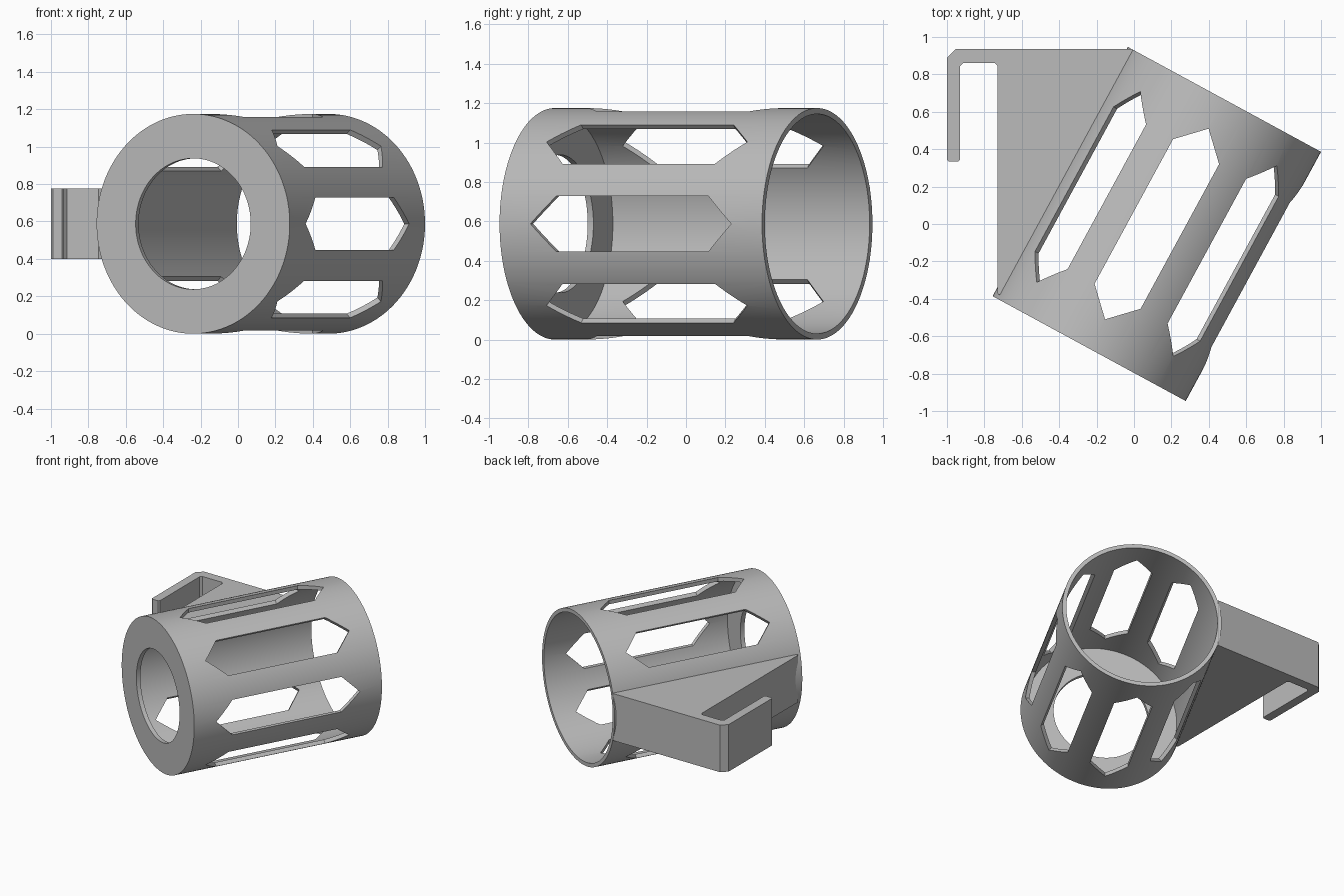
import bpy, bmesh
from math import radians
from mathutils import Matrix, Vector

R, WALL, HALF, SEG = 0.5875, 0.03, 0.758, 128
PLACE = Matrix.Translation((0.122, 0, R)) @ Matrix.Rotation(radians(-28.5), 4, 'Z')

if "Cube" in bpy.data.objects:
    bpy.data.objects.remove(bpy.data.objects["Cube"])

grey = bpy.data.materials.new("plain grey")
grey.use_nodes = True
grey.diffuse_color = (0.5, 0.5, 0.5, 1)
grey.node_tree.nodes["Principled BSDF"].inputs["Base Color"].default_value = (0.5, 0.5, 0.5, 1)


def finish(name, bm):
    bmesh.ops.recalc_face_normals(bm, faces=bm.faces)
    mesh = bpy.data.meshes.new(name)
    bm.to_mesh(mesh)
    bm.free()
    mesh.materials.append(grey)
    ob = bpy.data.objects.new(name, mesh)
    bpy.context.collection.objects.link(ob)
    return ob


def drum(name, radius, start, end):
    """Cylinder along the holder's own axis."""
    bm = bmesh.new()
    lie = Matrix.Translation((0, (start + end) / 2, 0)) @ Matrix.Rotation(radians(90), 4, 'X')
    bmesh.ops.create_cone(bm, cap_ends=True, segments=SEG, radius1=radius, radius2=radius,
                          depth=end - start, matrix=PLACE @ lie)
    return finish(name, bm)


def prism(bm, outline, low, high, matrix):
    """Extrude a flat outline from low to high, then place it."""
    face = bm.faces.new([bm.verts.new((x, y, low)) for x, y in outline])
    new = bmesh.ops.extrude_face_region(bm, geom=[face])["geom"]
    top = [v for v in new if isinstance(v, bmesh.types.BMVert)]
    bmesh.ops.translate(bm, verts=top, vec=(0, 0, high - low))
    bmesh.ops.transform(bm, matrix=matrix, verts=list(set(face.verts) | set(top)))


def combine(target, tool, operation):
    mod = target.modifiers.new("join", 'BOOLEAN')
    mod.operation, mod.object, mod.solver = operation, tool, 'EXACT'
    bpy.context.view_layer.objects.active = target
    bpy.ops.object.modifier_apply(modifier=mod.name)
    bpy.data.objects.remove(tool)


# Tube body
holder = drum("cup_holder", R, -HALF, HALF)

# Wedge bracket with its hanging hook
inner = [(PLACE @ Vector((-0.53, y, 0))).xy for y in (0.75, -0.74)]
bracket = [(-1, 0.89), (-0.955, 0.935), (-0.01, 0.935), *inner,
           (-0.73, -0.37), (-0.73, 0.845), (-0.745, 0.86), (-0.915, 0.86), (-0.93, 0.845),
           (-0.93, 0.345), (-0.94, 0.335), (-0.99, 0.335), (-1, 0.345)]
bm = bmesh.new()
prism(bm, bracket, 0.4, 0.775, Matrix())
combine(holder, finish("bracket", bm), 'UNION')

# Open bore at the back, smaller round hole through the front plate
combine(holder, drum("bore", R - WALL, -HALF + 0.033, HALF + 0.1), 'DIFFERENCE')
combine(holder, drum("front_hole", 0.35, -HALF - 0.1, 0), 'DIFFERENCE')

# Pointed windows all round, except behind the bracket
window = [(0, -0.58), (0.14, -0.44), (0.14, 0.44), (0, 0.58), (-0.14, 0.44), (-0.14, -0.44)]
bm = bmesh.new()
for i in range(8):
    if i != 6:
        prism(bm, window, 0.45, 0.75, PLACE @ Matrix.Rotation(radians(45 * i), 4, 'Y'))
combine(holder, finish("windows", bm), 'DIFFERENCE')

bpy.ops.object.select_all(action='DESELECT')
holder.select_set(True)
bpy.context.view_layer.objects.active = holder
bpy.ops.object.shade_smooth_by_angle(angle=radians(25))
